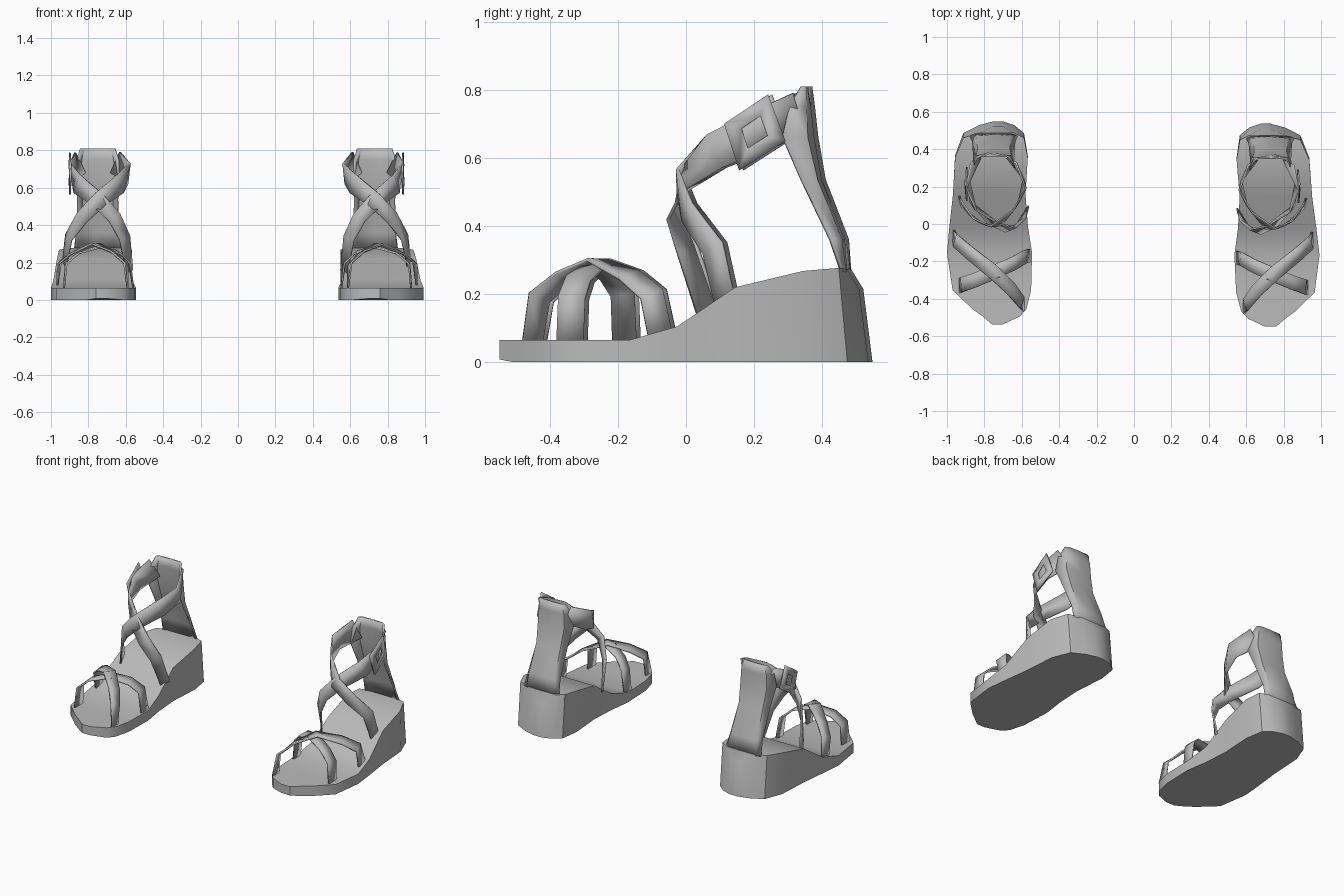
import bpy, bmesh, math
from mathutils import Vector

cube = bpy.data.objects.get("Cube")
if cube:
    bpy.data.objects.remove(cube, do_unlink=True)

GREY = (0.5, 0.5, 0.5, 1.0)
mat = bpy.data.materials.new("plain grey")
mat.use_nodes = True
mat.diffuse_color = GREY
mat.node_tree.nodes["Principled BSDF"].inputs["Base Color"].default_value = GREY


def place(p, side):
    """Move a point of the left sandal to the given side; the pair is turned slightly."""
    x, y, z = p
    if side > 0:
        x -= 0.022 * (y + 0.54)
    return Vector((x * side, y - 0.006 * side, z))


def make(name, verts, faces, side, thickness=0.0, angle=40):
    bm = bmesh.new()
    vs = [bm.verts.new(place(v, side)) for v in verts]
    for f in faces:
        bm.faces.new([vs[i] for i in f])
    bmesh.ops.recalc_face_normals(bm, faces=bm.faces)
    mesh = bpy.data.meshes.new(name)
    bm.to_mesh(mesh)
    bm.free()
    mesh.materials.append(mat)
    obj = bpy.data.objects.new(("left_" if side > 0 else "right_") + name, mesh)
    bpy.context.collection.objects.link(obj)
    bpy.ops.object.select_all(action='DESELECT')
    obj.select_set(True)
    bpy.context.view_layer.objects.active = obj
    bpy.ops.object.shade_smooth_by_angle(angle=math.radians(angle))
    if thickness:
        mod = obj.modifiers.new("thickness", 'SOLIDIFY')
        mod.thickness = thickness
        mod.offset = 0
    return obj


def grid_faces(rows, cols, closed=False):
    n = cols if closed else cols - 1
    return [(r * cols + c, r * cols + (c + 1) % cols,
             (r + 1) * cols + (c + 1) % cols, (r + 1) * cols + c)
            for r in range(rows - 1) for c in range(n)]


# Sole stations: bottom y, inner x, outer x, top y, top z
SOLE = [
    (-0.542, 0.70, 0.76, -0.542, 0.065),
    (-0.50, 0.61, 0.81, -0.50, 0.065),
    (-0.46, 0.575, 0.865, -0.46, 0.065),
    (-0.36, 0.55, 0.97, -0.36, 0.065),
    (-0.16, 0.545, 1.0, -0.16, 0.065),
    (-0.02, 0.567, 0.987, -0.02, 0.105),
    (0.15, 0.58, 0.968, 0.15, 0.22),
    (0.36, 0.568, 0.957, 0.35, 0.268),
    (0.48, 0.588, 0.912, 0.455, 0.277),
    (0.522, 0.64, 0.83, 0.48, 0.272),
    (0.542, 0.70, 0.755, 0.515, 0.215),
]


def sole(side):
    verts = []
    for i, (y, xi, xo, yt, zt) in enumerate(SOLE):
        zb = 0.008 if i == 0 else 0.0
        verts += [(xi, y, zb), (xo, y, zb), (xo, yt, zt), (xi, yt, zt)]
    n = len(SOLE)
    faces = grid_faces(n, 4, closed=True)
    faces += [(0, 1, 2, 3), tuple(4 * (n - 1) + k for k in range(4))]
    make("wedge_sole", verts, faces, side)


def strap(name, path, widths, normal, side):
    """Flat ribbon along a path, facing away from the foot."""
    pts = [Vector(p) for p in path]
    verts = []
    for i, p in enumerate(pts):
        t = pts[min(i + 1, len(pts) - 1)] - pts[max(i - 1, 0)]
        w = t.cross(normal(p)).normalized() * widths[i]
        verts += [p - w, p + w]
    make(name, verts, grid_faces(len(pts), 2), side, 0.01, 50)


def around_ankle(p):
    return Vector((p.x - 0.745, p.y - 0.17, 0)).normalized()


def over_toes(p):
    return Vector((p.x - 0.765, 0, p.z - 0.06)).normalized()


# Heel strap rows: z, back y, side y, half width
HEEL = [(0.265, 0.475, 0.463, 0.125), (0.36, 0.468, 0.43, 0.112),
        (0.535, 0.40, 0.345, 0.105), (0.66, 0.378, 0.29, 0.115),
        (0.75, 0.368, 0.31, 0.11), (0.81, 0.36, 0.345, 0.09)]
CURVE = [(-1, 0), (-0.8, 0.8), (0, 1), (0.8, 0.8), (1, 0)]


def heel_strap(side):
    verts = [(0.75 + u * hw, ys + v * (yb - ys), z)
             for z, yb, ys, hw in HEEL for u, v in CURVE]
    make("heel_strap", verts, grid_faces(len(HEEL), 5), side, 0.01, 50)


def buckle(side):
    # Square frame with a small window
    outer = [(0.118, 0.70), (0.247, 0.787), (0.298, 0.65), (0.162, 0.563)]
    cy, cz = 0.207, 0.677
    ring = outer + [(cy + (y - cy) * 0.42, cz + (z - cz) * 0.42) for y, z in outer]
    verts = [(0.903 - 0.1 * abs(y - cy), y, z) for y, z in ring]
    faces = [(i, (i + 1) % 4, 4 + (i + 1) % 4, 4 + i) for i in range(4)]
    make("buckle", verts, faces, side, 0.009, 30)


for side in (1, -1):
    sole(side)
    heel_strap(side)
    buckle(side)
    # Ankle straps cross over the instep and run down to the sole
    strap("ankle_strap_outer",
          [(0.845, 0.335, 0.735), (0.89, 0.21, 0.675), (0.86, 0.09, 0.62),
           (0.75, -0.005, 0.535), (0.66, -0.035, 0.44), (0.605, 0.005, 0.33),
           (0.58, 0.065, 0.15)],
          [0.062, 0.06, 0.055, 0.042, 0.038, 0.036, 0.032], around_ankle, side)
    strap("ankle_strap_inner",
          [(0.655, 0.335, 0.735), (0.585, 0.21, 0.675), (0.63, 0.09, 0.62),
           (0.74, -0.018, 0.535), (0.835, 0.01, 0.44), (0.905, 0.085, 0.335),
           (0.93, 0.12, 0.18)],
          [0.062, 0.06, 0.055, 0.042, 0.038, 0.036, 0.032], around_ankle, side)
    # Toe straps cross above the forefoot
    strap("toe_strap_long",
          [(0.965, -0.07, 0.08), (0.955, -0.095, 0.2), (0.88, -0.16, 0.255),
           (0.76, -0.255, 0.3), (0.66, -0.35, 0.25), (0.60, -0.425, 0.19),
           (0.59, -0.445, 0.06)],
          [0.036, 0.036, 0.036, 0.038, 0.036, 0.034, 0.03], over_toes, side)
    strap("toe_strap_short",
          [(0.93, -0.335, 0.06), (0.92, -0.33, 0.19), (0.86, -0.31, 0.245),
           (0.75, -0.265, 0.282), (0.64, -0.215, 0.255), (0.58, -0.18, 0.2),
           (0.56, -0.175, 0.06)],
          [0.04, 0.04, 0.038, 0.038, 0.036, 0.036, 0.036], over_toes, side)
